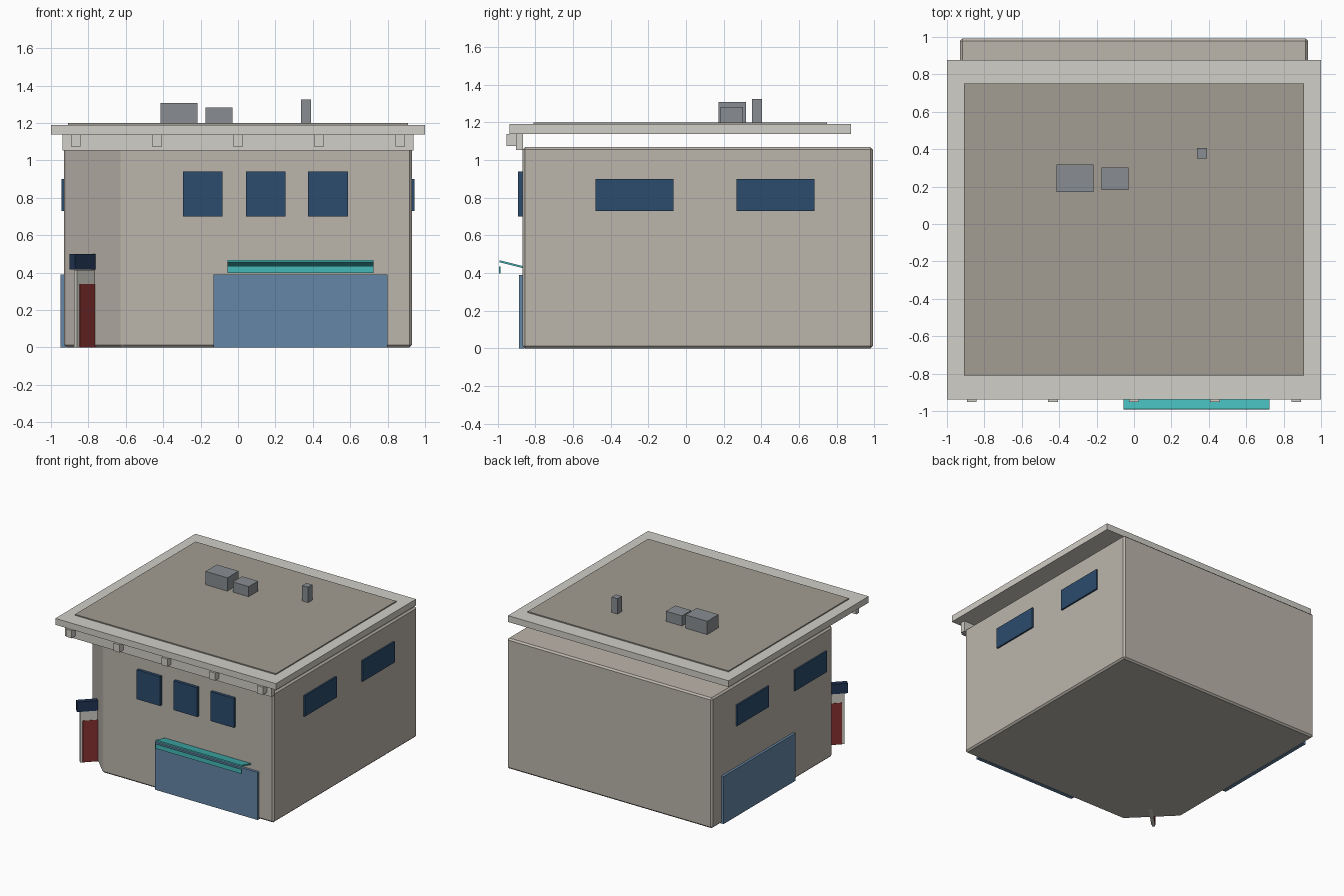
import bpy, bmesh, math
from mathutils import Matrix

if "Cube" in bpy.data.objects:
    bpy.data.objects.remove(bpy.data.objects["Cube"])


def material(name, rgb):
    m = bpy.data.materials.new(name)
    m.diffuse_color = (*rgb, 1)
    m.use_nodes = True
    m.node_tree.nodes["Principled BSDF"].inputs["Base Color"].default_value = m.diffuse_color
    return m


WALL = material("wall_stone", (0.50, 0.46, 0.41))
TRIM = material("trim_pale", (0.64, 0.62, 0.57))
ROOF = material("roof_felt", (0.36, 0.34, 0.29))
METAL = material("roof_metal", (0.25, 0.27, 0.29))
GLASS = material("window_blue", (0.025, 0.07, 0.15))
SHUTTER = material("shutter_blue", (0.13, 0.24, 0.38))
TEAL = material("awning_teal", (0.06, 0.48, 0.48))
RED = material("door_red", (0.25, 0.03, 0.03))
NAVY = material("hood_navy", (0.015, 0.035, 0.09))


def finish(name, bm, mat, bevel=0):
    bmesh.ops.recalc_face_normals(bm, faces=bm.faces)
    mesh = bpy.data.meshes.new(name)
    bm.to_mesh(mesh)
    bm.free()
    mesh.materials.append(mat)
    ob = bpy.data.objects.new(name, mesh)
    bpy.context.collection.objects.link(ob)
    if bevel:
        mod = ob.modifiers.new("bevel", 'BEVEL')
        mod.width, mod.segments = bevel, 1
    return ob


def box(name, x, y, z, mat, matrix=Matrix()):
    """Box from (min, max) pairs."""
    bm = bmesh.new()
    size = [b - a for a, b in (x, y, z)]
    mid = [(a + b) / 2 for a, b in (x, y, z)]
    bmesh.ops.create_cube(bm, size=1, matrix=matrix @ Matrix.Translation(mid)
                          @ Matrix.Diagonal((*size, 1)))
    return finish(name, bm, mat)


def prism(name, points, vec, mat, bevel=0):
    bm = bmesh.new()
    face = bm.faces.new([bm.verts.new(p) for p in points])
    new = bmesh.ops.extrude_face_region(bm, geom=[face])["geom"]
    bmesh.ops.translate(bm, vec=vec, verts=[v for v in new if isinstance(v, bmesh.types.BMVert)])
    return finish(name, bm, mat, bevel)


# Main block with the front-left corner cut off
W, F, B, CUT = 0.93, -0.868, 0.992, 0.31
prism("building_body", [(-W + CUT, F, 0), (W, F, 0), (W, B, 0), (-W, B, 0), (-W, F + CUT, 0)],
      (0, 0, 1.068), WALL, 0.013)

# Roof slab, roof surface, front fascia and brackets
box("roof_slab", (-1, 1), (-0.937, 0.877), (1.138, 1.19), TRIM)
box("roof_surface", (-0.91, 0.91), (-0.81, 0.75), (1.18, 1.199), ROOF)
box("front_fascia", (-0.937, 0.937), (-0.903, -0.866), (1.052, 1.138), TRIM)
for i in range(5):
    c = -0.867 + i * 0.4335
    box(f"fascia_bracket_{i + 1}", (c - 0.026, c + 0.026), (-0.953, -0.90), (1.075, 1.138), TRIM)

# Rooftop equipment
box("large_roof_unit", (-0.415, -0.217), (0.172, 0.318), (1.19, 1.308), METAL)
box("small_roof_unit", (-0.175, -0.03), (0.182, 0.302), (1.19, 1.282), METAL)
box("vent_stack", (0.337, 0.391), (0.35, 0.405), (1.19, 1.325), METAL)

# Windows: three in front, two on each side
for i, c in enumerate((-0.188, 0.148, 0.481)):
    box(f"front_window_{i + 1}", (c - 0.106, c + 0.106), (-0.892, F + 0.01), (0.70, 0.94), GLASS)
for side, x in (("right", (0.92, 0.943)), ("left", (-0.943, -0.92))):
    for i, c in enumerate((-0.274, 0.476)):
        box(f"{side}_window_{i + 1}", x, (c - 0.207, c + 0.207), (0.73, 0.90), GLASS)

# Shutter doors
box("front_shutter", (-0.13, 0.80), (-0.888, F + 0.01), (0, 0.39), SHUTTER)
box("left_shutter", (-0.95, -0.92), (-0.06, 0.87), (0, 0.39), SHUTTER)

# Awning: sloping plate with a hanging front strip
prism("awning_plate", [(-0.055, -0.992, 0.457), (-0.055, -0.866, 0.426),
                       (-0.055, -0.866, 0.436), (-0.055, -0.99, 0.467)], (0.78, 0, 0), TEAL)
box("awning_valance", (-0.055, 0.725), (-0.992, -0.985), (0.398, 0.435), TEAL)

# Corner entrance standing out at right angles to the cut wall
corner = Matrix.Translation((-W + CUT / 2, F + CUT / 2, 0)) @ Matrix.Rotation(math.radians(45), 4, 'Z')
for name, half, thick, z, mat in (("corner_door_frame", 0.132, 0.024, (0, 0.415), TRIM),
                                  ("corner_door", 0.113, 0.029, (0, 0.34), RED),
                                  ("corner_door_hood", 0.157, 0.040, (0.418, 0.50), NAVY)):
    box(name, (-half, half), (-thick / 2, thick / 2), z, mat, corner)
